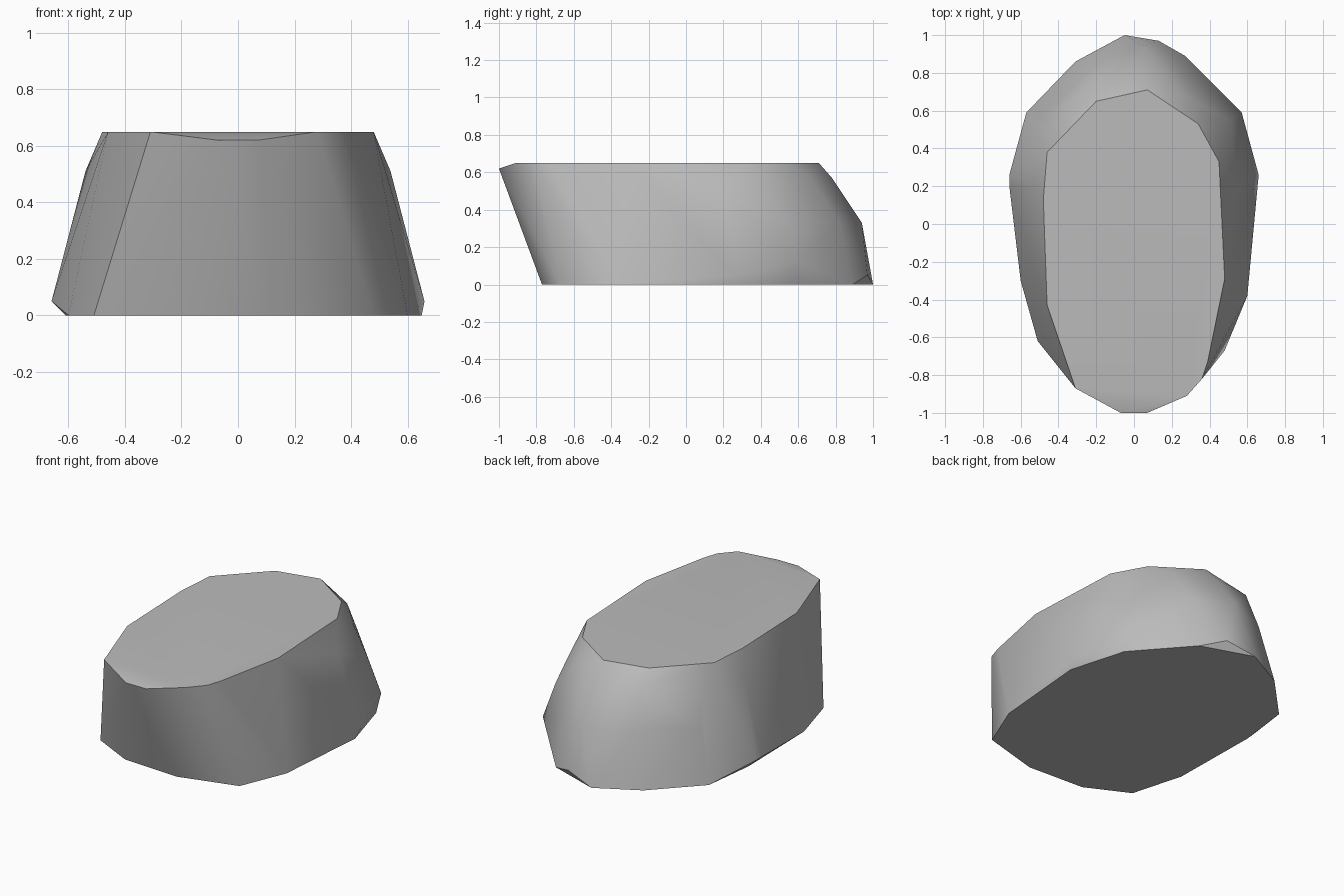
import bpy
import bmesh
import math

cube = bpy.data.objects.get("Cube")
if cube:
    bpy.data.objects.remove(cube, do_unlink=True)


def make_material(name, value):
    mat = bpy.data.materials.new(name)
    mat.use_nodes = True
    colour = (value, value, value, 1.0)
    mat.diffuse_color = colour
    mat.node_tree.nodes["Principled BSDF"].inputs["Base Color"].default_value = colour
    return mat


def add_ring(bm, height, outline):
    for x, y in outline:
        bm.verts.new((x, y, height))


bm = bmesh.new()

# Flat base
add_ring(bm, 0.0, [
    (0.12, -0.77), (0.48, -0.67), (0.6, -0.38), (0.65, 0.22), (0.55, 0.57),
    (0.27, 0.89), (-0.05, 1), (-0.31, 0.86), (-0.57, 0.59), (-0.61, 0.26),
    (-0.6, -0.3), (-0.51, -0.62), (-0.25, -0.75)])

# Widest band just above the ground, slightly undercut
add_ring(bm, 0.05, [(0.66, 0.26), (0.13, 0.97), (-0.66, 0.26), (-0.66, 0.2)])
add_ring(bm, 0.12, [(0.57, 0.59)])

# Rounded shoulder at the back
add_ring(bm, 0.33, [
    (0.25, 0.82), (0.05, 0.94), (-0.22, 0.83), (-0.49, 0.56), (0.51, 0.55)])
add_ring(bm, 0.51, [
    (0.54, 0.2), (-0.54, 0.2), (0.44, 0.52), (-0.46, 0.5)])
add_ring(bm, 0.57, [(0.05, 0.78), (-0.2, 0.74), (0.28, 0.67)])

# Flat top with a chipped front lip
add_ring(bm, 0.62, [(-0.07, -1), (0.07, -1)])
add_ring(bm, 0.65, [
    (0.07, 0.71), (0.34, 0.53), (0.45, 0.33), (0.48, -0.29), (0.39, -0.73),
    (0.36, -0.82), (0.28, -0.91), (-0.31, -0.87), (-0.46, -0.43),
    (-0.48, 0.13), (-0.46, 0.38), (-0.2, 0.65)])

# Wrap the rings in a single faceted skin
hull = bmesh.ops.convex_hull(bm, input=bm.verts)
spare = {g for key in ("geom_interior", "geom_unused") for g in hull[key]
         if isinstance(g, bmesh.types.BMVert)}
bmesh.ops.delete(bm, geom=list(spare), context="VERTS")
bmesh.ops.dissolve_limit(bm, angle_limit=math.radians(1),
                         verts=bm.verts, edges=bm.edges)
bmesh.ops.recalc_face_normals(bm, faces=bm.faces)

mesh = bpy.data.meshes.new("boulder")
bm.to_mesh(mesh)
bm.free()
mesh.materials.append(make_material("stone grey", 0.5))

boulder = bpy.data.objects.new("boulder", mesh)
bpy.context.collection.objects.link(boulder)

# Soft sides, crisp top and base
bpy.context.view_layer.objects.active = boulder
boulder.select_set(True)
bpy.ops.object.shade_smooth_by_angle(angle=math.radians(35))
